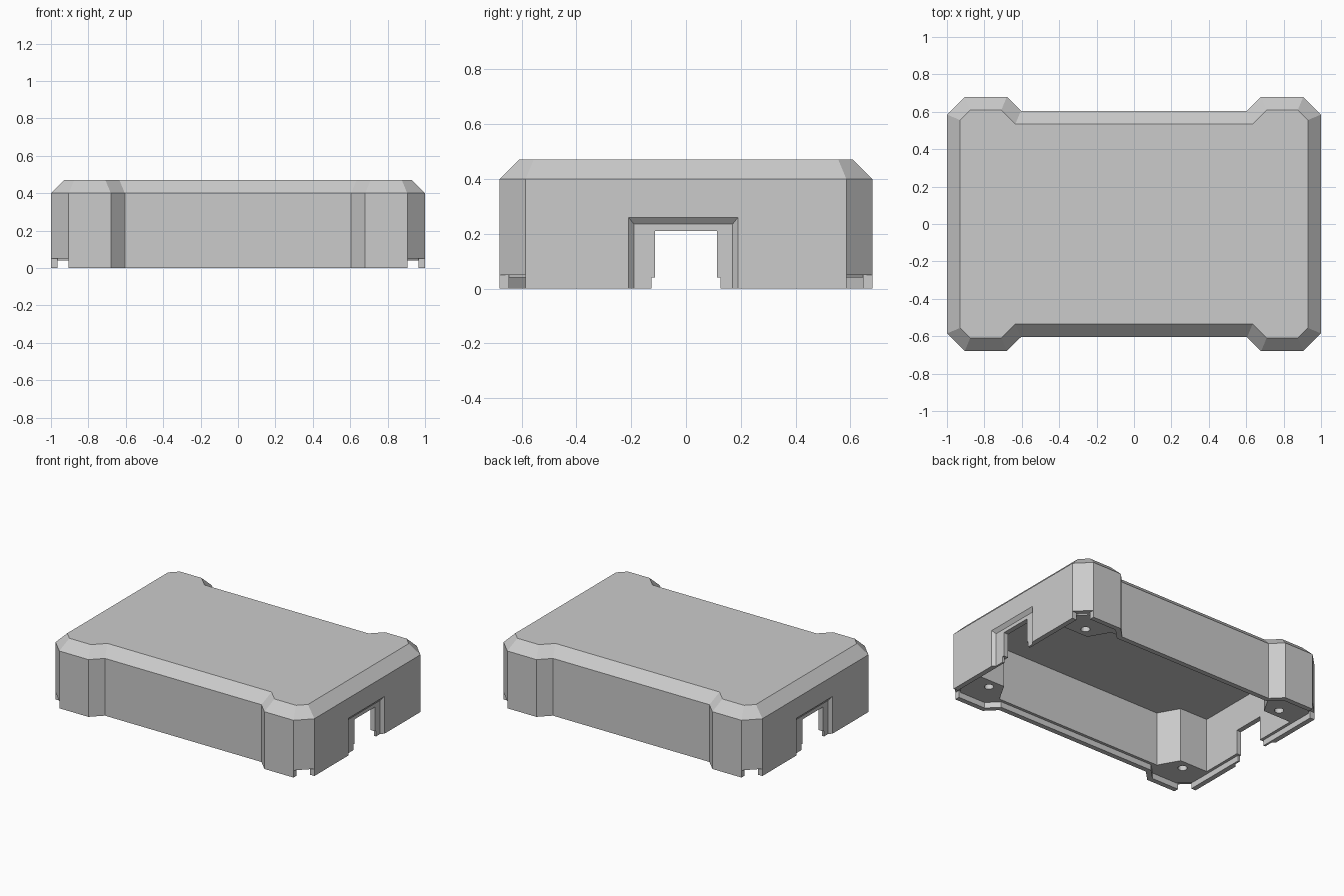
import bpy, bmesh
from math import pi
from mathutils import Vector, Matrix

old = bpy.data.objects.get("Cube")
if old:
    bpy.data.objects.remove(old, do_unlink=True)

grey = bpy.data.materials.new("light_grey_plastic")
grey.use_nodes = True
colour = (0.6, 0.6, 0.6, 1)
grey.diffuse_color = colour
grey.node_tree.nodes["Principled BSDF"].inputs["Base Color"].default_value = colour


def four_way(quarter):
    """Mirror a quarter outline into a closed counter-clockwise loop."""
    half = quarter + [(-x, y) for x, y in reversed(quarter)]
    return half + [(-x, -y) for x, y in reversed(half)][::-1]


def inset(loop, d):
    """Move every side of a counter-clockwise loop inwards by d."""
    out = []
    for i, p in enumerate(loop):
        p, a, b = Vector(p), Vector(loop[i - 1]), Vector(loop[(i + 1) % len(loop)])
        n1 = (p - a).normalized().orthogonal()
        n2 = (b - p).normalized().orthogonal()
        out.append(tuple(p + (n1 + n2) * d / (1 + n1.dot(n2))))
    return out


def loft(name, rings):
    """Closed solid through matching rings of 3D points."""
    bm = bmesh.new()
    rows = [[bm.verts.new(p) for p in ring] for ring in rings]
    n = len(rows[0])
    for lo, hi in zip(rows, rows[1:]):
        for i in range(n):
            j = (i + 1) % n
            bm.faces.new((lo[i], lo[j], hi[j], hi[i]))
    bm.faces.new(rows[0][::-1])
    bm.faces.new(rows[-1])
    bmesh.ops.recalc_face_normals(bm, faces=bm.faces)
    mesh = bpy.data.meshes.new(name)
    bm.to_mesh(mesh)
    bm.free()
    mesh.materials.append(grey)
    ob = bpy.data.objects.new(name, mesh)
    bpy.context.collection.objects.link(ob)
    return ob


def at_z(loop, z):
    return [(x, y, z) for x, y in loop]


def prism(name, loop, z0, z1):
    return loft(name, [at_z(loop, z0), at_z(loop, z1)])


def box(name, x0, x1, half, z0, z1):
    return prism(name, [(x0, -half), (x1, -half), (x1, half), (x0, half)], z0, z1)


def cut(target, cutter):
    cutter.hide_render = True
    mod = target.modifiers.new("cut", "BOOLEAN")
    mod.operation = "DIFFERENCE"
    mod.solver = "EXACT"
    mod.object = cutter
    bpy.context.view_layer.objects.active = target
    bpy.ops.object.modifier_apply(modifier=mod.name)
    bpy.data.objects.remove(cutter, do_unlink=True)


def transform(ob, matrix):
    ob.data.transform(matrix)
    if matrix.determinant() < 0:
        ob.data.flip_normals()
    return ob


# Shell with four corner lobes and a bevelled top
outline = four_way([(1, 0.585), (0.905, 0.68), (0.68, 0.68), (0.605, 0.605)])
shell = loft("enclosure_lid", [at_z(outline, 0), at_z(outline, 0.4),
                               at_z(inset(outline, 0.07), 0.47)])

# Thin-walled hollow interior that leaves solid corner posts
cavity = four_way([(0.945, 0.41), (0.73, 0.41), (0.65, 0.55)])
cut(shell, prism("cavity_cutter", cavity, -0.1, 0.42))

# Recessed seat inside the thin bottom lip
cut(shell, prism("seat_cutter", inset(outline, 0.035), -0.1, 0.04))

# Corner gaps in the lip and screw holes in the posts
gap = [(0.89, 0.645), (0.965, 0.57), (0.965, 0.585), (1.05, 0.585),
       (1.05, 0.75), (0.905, 0.75), (0.905, 0.645)]
for sx in (1, -1):
    for sy in (1, -1):
        flip = Matrix.Diagonal((sx, sy, 1, 1))
        cut(shell, transform(prism("gap_cutter", gap, -0.1, 0.05), flip))
        ring = [(0.8 + v.x, 0.475 + v.y) for v in
                (Matrix.Rotation(2 * pi * i / 16, 2) @ Vector((0.03, 0)) for i in range(16))]
        cut(shell, transform(prism("screw_cutter", ring, -0.1, 0.3), flip))


def recess_ring(x, half, top):
    c = -0.01
    return [(x, c - half, -0.1), (x, c + half, -0.1), (x, c + half, top), (x, c - half, top)]


# Cable opening in each end: bevelled outer recess, then a smaller hole
for angle in (0, pi):
    turn = Matrix.Rotation(angle, 4, "Z")
    cut(shell, transform(loft("recess_cutter", [recess_ring(1.02, 0.22, 0.285),
                                                recess_ring(0.98, 0.18, 0.235)]), turn))
    cut(shell, transform(box("hole_cutter", 0.85, 1.1, 0.113, -0.1, 0.21), turn))
    cut(shell, transform(box("lip_hole_cutter", 0.85, 1.1, 0.125, -0.1, 0.04), turn))
